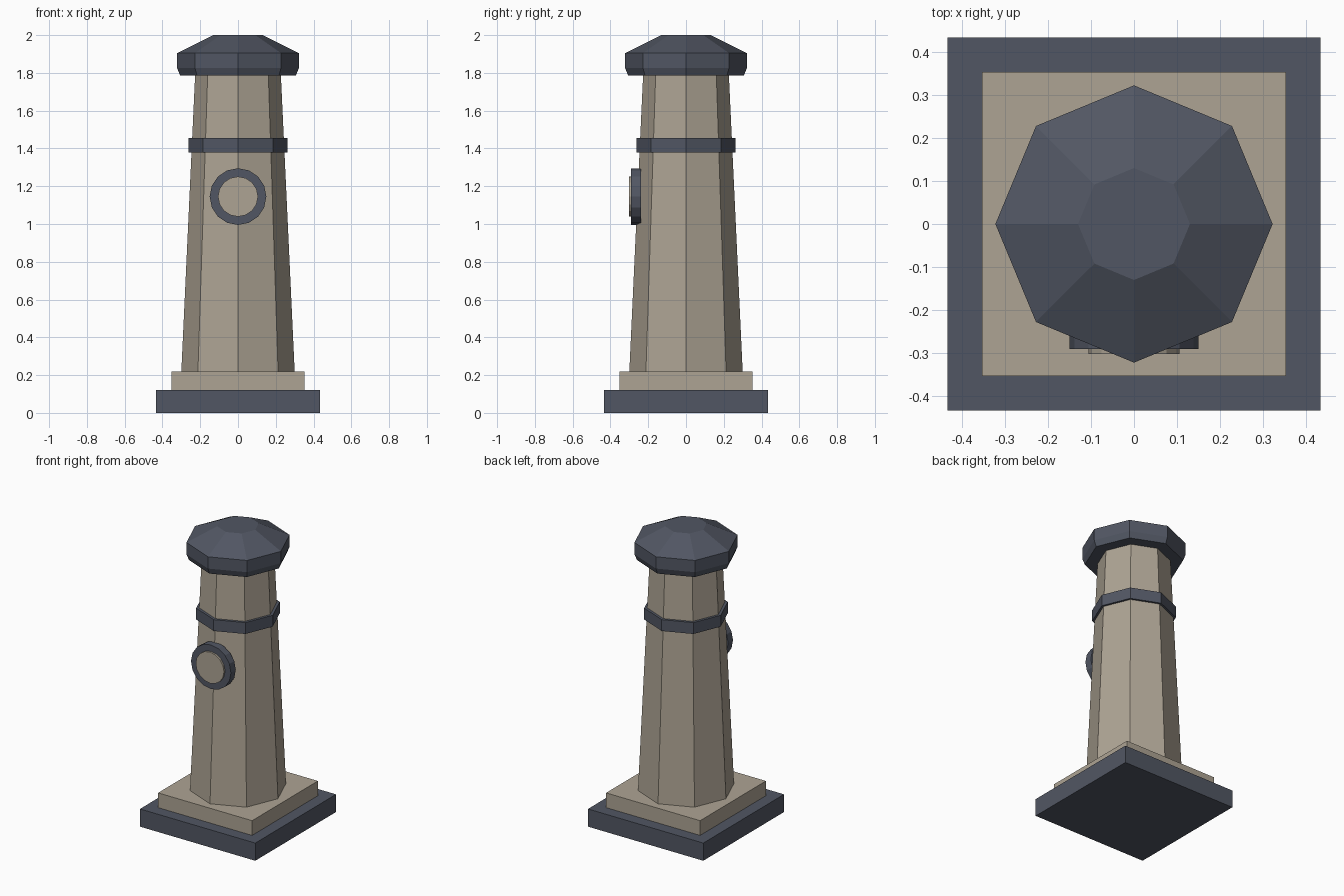
import bpy, bmesh
from math import cos, sin, pi
from mathutils import Matrix

cube = bpy.data.objects.get("Cube")
if cube:
    bpy.data.objects.remove(cube, do_unlink=True)


def material(name, rgb):
    m = bpy.data.materials.new(name)
    m.use_nodes = True
    m.diffuse_color = (*rgb, 1)
    bsdf = next(n for n in m.node_tree.nodes if n.type == 'BSDF_PRINCIPLED')
    bsdf.inputs["Base Color"].default_value = (*rgb, 1)
    return m


stone = material("warm stone", (0.42, 0.37, 0.295))
slate = material("dark slate", (0.083, 0.094, 0.125))


def stack(name, rings, sides, mat, turn=0.0, matrix=Matrix()):
    """Flat-faced solid from (radius, height) rings, capped at both ends."""
    bm = bmesh.new()
    loops = []
    for r, z in rings:
        loops.append([bm.verts.new((r * cos(turn + 2 * pi * i / sides),
                                    r * sin(turn + 2 * pi * i / sides), z))
                      for i in range(sides)])
    for low, high in zip(loops, loops[1:]):
        for i in range(sides):
            j = (i + 1) % sides
            bm.faces.new((low[i], low[j], high[j], high[i]))
    bm.faces.new(loops[0][::-1])
    bm.faces.new(loops[-1])
    bm.transform(matrix)
    bmesh.ops.recalc_face_normals(bm, faces=bm.faces)
    mesh = bpy.data.meshes.new(name)
    bm.to_mesh(mesh)
    bm.free()
    mesh.materials.append(mat)
    obj = bpy.data.objects.new(name, mesh)
    bpy.context.collection.objects.link(obj)
    return obj


def slab(name, half, bottom, top, mat):
    r = half * 2 ** 0.5
    return stack(name, [(r, bottom), (r, top)], 4, mat, turn=pi / 4)


# Square stepped base
slab("base_slab", 0.433, 0, 0.12, slate)
slab("plinth", 0.353, 0.12, 0.22, stone)

# Tapered octagonal tower, band and cap
stack("tower_shaft", [(0.3, 0.22), (0.227, 1.79)], 8, stone)
stack("band", [(0.261, 1.378), (0.261, 1.455)], 8, slate)
stack("cap", [(0.306, 1.785), (0.322, 1.825), (0.322, 1.905), (0.13, 2.0)], 8, slate)

# Round medallion on the front, its axis pointing to -y
facing = Matrix.Translation((0, 0, 1.145)) @ Matrix.Rotation(pi / 2, 4, 'X')
stack("medallion_rim", [(0.15, 0.238), (0.15, 0.29)], 16, slate, matrix=facing)
stack("medallion_face", [(0.106, 0.25), (0.106, 0.302)], 16, stone, matrix=facing)
